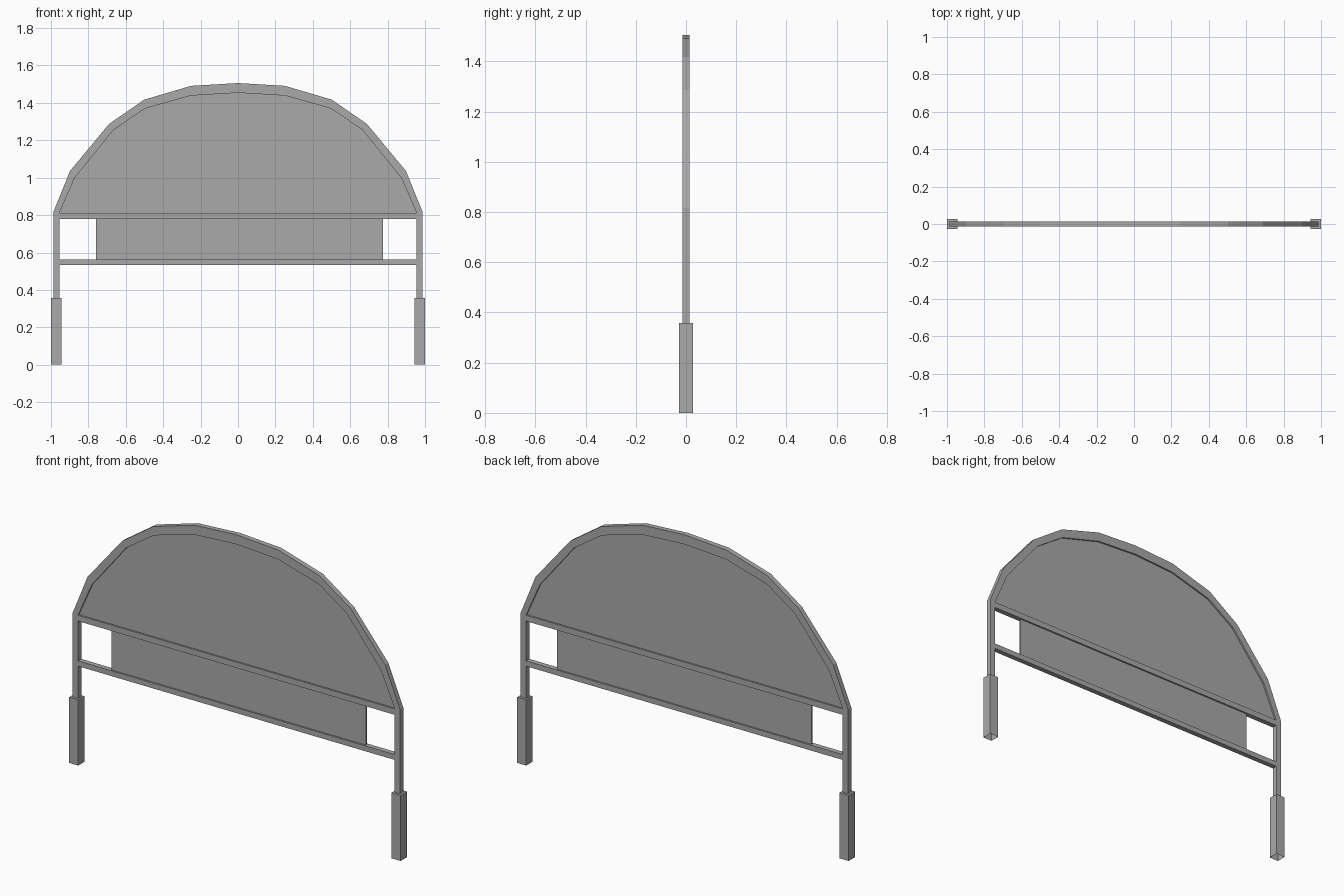
import bpy
import bmesh

if "Cube" in bpy.data.objects:
    bpy.data.objects.remove(bpy.data.objects["Cube"], do_unlink=True)

grey = bpy.data.materials.new("plain grey")
grey.use_nodes = True
colour = (0.4, 0.4, 0.4, 1)
grey.diffuse_color = colour
grey.node_tree.nodes["Principled BSDF"].inputs["Base Color"].default_value = colour


def finish(name, bm):
    bmesh.ops.recalc_face_normals(bm, faces=bm.faces)
    mesh = bpy.data.meshes.new(name)
    bm.to_mesh(mesh)
    bm.free()
    mesh.materials.append(grey)
    obj = bpy.data.objects.new(name, mesh)
    bpy.context.collection.objects.link(obj)
    return obj


def slab(name, outline, depth):
    """Extrude an x-z outline evenly about y = 0."""
    bm = bmesh.new()
    face = bm.faces.new([bm.verts.new((x, -depth / 2, z)) for x, z in outline])
    new = bmesh.ops.extrude_face_region(bm, geom=[face], use_keep_orig=True)["geom"]
    verts = [v for v in new if isinstance(v, bmesh.types.BMVert)]
    bmesh.ops.translate(bm, verts=verts, vec=(0, depth, 0))
    return finish(name, bm)


def bar(name, x0, x1, z0, z1, depth):
    return slab(name, [(x0, z0), (x1, z0), (x1, z1), (x0, z1)], depth)


def mirrored(half):
    return half + [(-x, z) for x, z in reversed(half) if x > 0]


FRAME, PANEL, FOOT = 0.028, 0.01, 0.054
FOOT_TOP, RAIL_TOP = 0.358, 0.812

# Faceted arch and posts in one bent frame
outer = mirrored([(0.987, FOOT_TOP), (0.987, 0.817), (0.898, 1.036), (0.69, 1.287),
                  (0.502, 1.417), (0.251, 1.491), (0, 1.506)])
inner = mirrored([(0.955, FOOT_TOP), (0.955, RAIL_TOP), (0.873, 0.999), (0.665, 1.256),
                  (0.497, 1.37), (0.251, 1.439), (0, 1.454)])
bm = bmesh.new()
rings = []
for (ox, oz), (ix, iz) in zip(outer, inner):
    corners = [(ox, -1, oz), (ox, 1, oz), (ix, 1, iz), (ix, -1, iz)]
    rings.append([bm.verts.new((x, s * FRAME / 2, z)) for x, s, z in corners])
for a, b in zip(rings, rings[1:]):
    for i in range(4):
        j = (i + 1) % 4
        bm.faces.new((a[i], a[j], b[j], b[i]))
bm.faces.new(rings[0])
bm.faces.new(rings[-1])
finish("arched_frame", bm)

# Thin panels set between the frame and rails
slab("arch_panel", inner[1:-1], PANEL)
bar("lower_panel", -0.76, 0.775, 0.563, 0.78, PANEL)

# Cross rails
bar("upper_rail", -0.955, 0.955, 0.78, RAIL_TOP, FRAME)
bar("lower_rail", -0.955, 0.955, 0.534, 0.563, FRAME)

# Square sleeve feet, open underneath
for side, name in ((1, "left_foot"), (-1, "right_foot")):
    foot = bar(name, side * 0.945, side * 1.0, 0, FOOT_TOP, FOOT)
    bm = bmesh.new()
    bm.from_mesh(foot.data)
    bottom = [f for f in bm.faces if f.normal.z < -0.9]
    bmesh.ops.delete(bm, geom=bottom, context="FACES_ONLY")
    bm.to_mesh(foot.data)
    bm.free()
